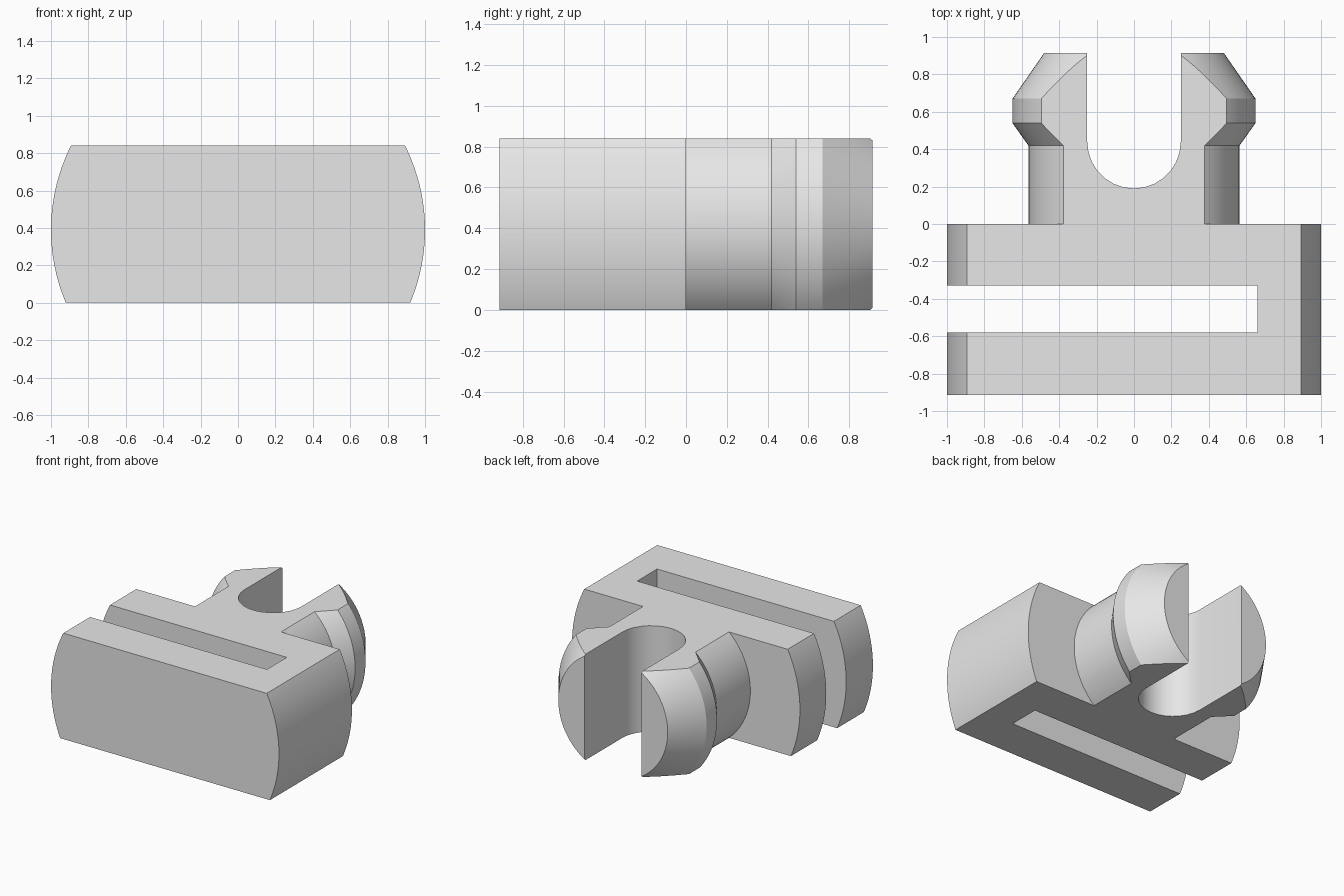
import bpy, bmesh, math

cube = bpy.data.objects.get("Cube")
if cube:
    bpy.data.objects.remove(cube, do_unlink=True)

HEIGHT = 0.84
BACK, FRONT = 0.915, -0.915

grey = bpy.data.materials.new("light grey")
grey.use_nodes = True
grey.diffuse_color = (0.8, 0.8, 0.8, 1)
grey.node_tree.nodes["Principled BSDF"].inputs["Base Color"].default_value = (0.8, 0.8, 0.8, 1)


def finish(bm, name):
    bmesh.ops.recalc_face_normals(bm, faces=bm.faces)
    mesh = bpy.data.meshes.new(name)
    bm.to_mesh(mesh)
    bm.free()
    mesh.materials.append(grey)
    obj = bpy.data.objects.new(name, mesh)
    bpy.context.collection.objects.link(obj)
    return obj


def lathe(name, profile, centre_z, sides=96):
    """Closed solid turned about a y-parallel axis, from (radius, y) points."""
    bm = bmesh.new()
    rings = []
    for r, y in profile:
        angles = [2 * math.pi * i / sides for i in range(sides)]
        rings.append([bm.verts.new((r * math.cos(a), y, centre_z + r * math.sin(a))) for a in angles])
    for a, b in zip(rings, rings[1:]):
        for i in range(sides):
            j = (i + 1) % sides
            bm.faces.new((a[i], a[j], b[j], b[i]))
    bm.faces.new(rings[0])
    bm.faces.new(rings[-1])
    return finish(bm, name)


def prism(name, outline, z0, z1):
    """Upright solid from an (x, y) outline."""
    bm = bmesh.new()
    face = bm.faces.new([bm.verts.new((x, y, z0)) for x, y in outline])
    top = bmesh.ops.extrude_face_region(bm, geom=[face])["geom"]
    bmesh.ops.translate(bm, vec=(0, 0, z1 - z0), verts=[v for v in top if isinstance(v, bmesh.types.BMVert)])
    return finish(bm, name)


def rect(x0, x1, y0, y1):
    return [(x0, y0), (x1, y0), (x1, y1), (x0, y1)]


def combine(target, other, operation):
    mod = target.modifiers.new(operation.lower(), 'BOOLEAN')
    mod.operation = operation
    mod.solver = 'EXACT'
    mod.object = other
    bpy.context.view_layer.objects.active = target
    bpy.ops.object.modifier_apply(modifier=mod.name)
    bpy.data.objects.remove(other, do_unlink=True)


# Round head and flared pin, joined into one solid
clip = lathe("clip_body", [(1.0, FRONT), (1.0, 0)], 0.39, 128)
pin = lathe("pin", [(0.565, -0.1), (0.565, 0.42), (0.65, 0.54), (0.65, 0.67), (0.48, BACK)], 0.42)
combine(clip, pin, 'UNION')

# Flat top and bottom
combine(clip, prism("flat_limits", rect(-2, 2, -2, 2), 0, HEIGHT), 'INTERSECT')

# Long slot open on the right side of the head
combine(clip, prism("head_slot", rect(-1.5, 0.66, -0.58, -0.33), -1, 2), 'DIFFERENCE')

# Round-bottomed slot that splits the pin into two prongs
SLOT, STEPS = 0.25, 14
arc = [(SLOT * math.cos(a), 0.44 + SLOT * math.sin(a))
       for a in (math.pi + math.pi * i / STEPS for i in range(STEPS + 1))]
combine(clip, prism("pin_slot", arc + [(SLOT, 1.5), (-SLOT, 1.5)], -1, 2), 'DIFFERENCE')

# Smooth curved walls with crisp edges
bpy.ops.object.select_all(action='DESELECT')
clip.select_set(True)
bpy.context.view_layer.objects.active = clip
bpy.ops.object.shade_smooth_by_angle(angle=math.radians(25))
